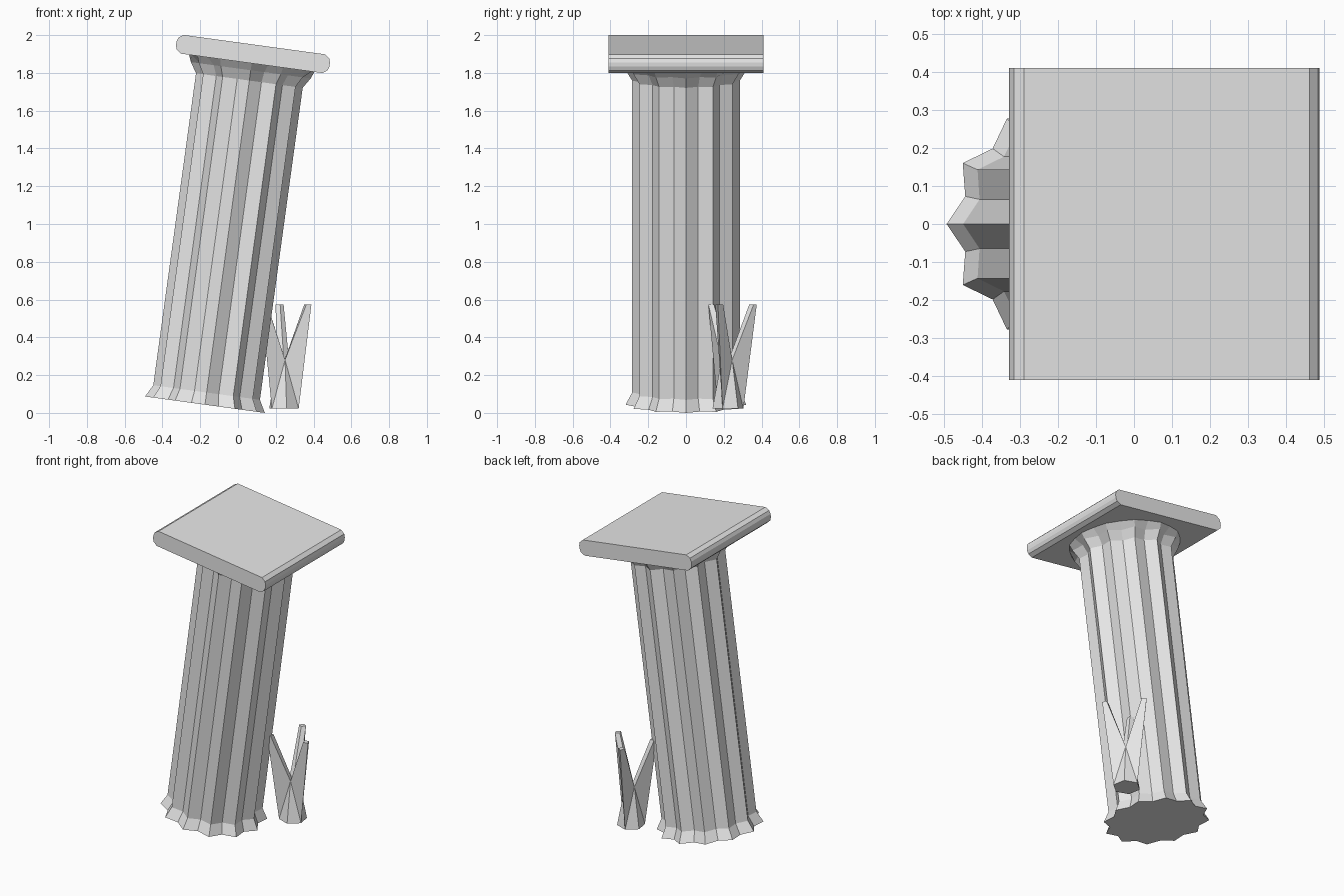
import bpy, bmesh
from math import sin, cos, radians
from mathutils import Matrix, Vector

cube = bpy.data.objects.get("Cube")
if cube:
    bpy.data.objects.remove(cube, do_unlink=True)

STONE = (0.8, 0.8, 0.8, 1)
mat = bpy.data.materials.new("pale_stone")
mat.use_nodes = True
mat.diffuse_color = STONE
mat.node_tree.nodes["Principled BSDF"].inputs["Base Color"].default_value = STONE

# Everything on the column shares one leaning frame
LEAN = Matrix.Translation((-0.175, 0, 0.0434)) @ Matrix.Rotation(radians(7.8), 4, 'Y')


def finish(name, bm, matrix=Matrix()):
    bmesh.ops.recalc_face_normals(bm, faces=bm.faces)
    bm.transform(matrix)
    mesh = bpy.data.meshes.new(name)
    bm.to_mesh(mesh)
    bm.free()
    mesh.materials.append(mat)
    obj = bpy.data.objects.new(name, mesh)
    bpy.context.collection.objects.link(obj)
    return obj


def polar(r, deg, z):
    a = radians(deg)
    return Vector((r * cos(a), r * sin(a), z))


# Fluted shaft: rings of (ridge radius, groove radius, height)
FLUTES = 12
bm = bmesh.new()
rings = []
for ridge, groove, z in [(0.32, 0.28, 0), (0.285, 0.25, 0.065), (0.285, 0.25, 1.732),
                         (0.32, 0.28, 1.787), (0.335, 0.33, 1.824)]:
    rings.append([bm.verts.new(polar(groove if i % 2 else ridge, i * 180 / FLUTES, z))
                  for i in range(2 * FLUTES)])
for low, high in zip(rings, rings[1:]):
    for i in range(2 * FLUTES):
        j = (i + 1) % (2 * FLUTES)
        bm.faces.new((low[i], low[j], high[j], high[i]))
bm.faces.new(rings[0])
bm.faces.new(rings[-1])
finish("fluted_shaft", bm, LEAN)

# Square top slab with chamfered left and right ends
bm = bmesh.new()
quarter = [(0.378, 0.05), (0.403, 0.032), (0.41, 0.01)]
half = quarter + [(x, -z) for x, z in reversed(quarter)]
outline = half + [(-x, -z) for x, z in half]
front = bm.faces.new([bm.verts.new((x, -0.41, z + 1.874)) for x, z in outline])
ext = bmesh.ops.extrude_face_region(bm, geom=[front], use_keep_orig=True)
bmesh.ops.translate(bm, vec=(0, 0.82, 0),
                    verts=[v for v in ext["geom"] if isinstance(v, bmesh.types.BMVert)])
finish("top_slab", bm, LEAN)

# Grass tuft: three blades rising from a hexagonal foot
bm = bmesh.new()
foot = [bm.verts.new(polar(0.083, 60 * i, 0.022)) for i in range(6)]
valley = [bm.verts.new(polar(0.035, 60 + 120 * i, 0.28)) for i in range(3)]
heart = bm.verts.new((0, 0, 0.27))
bm.faces.new(foot)
for b in range(3):
    deg = 120 * b
    turn = Matrix.Rotation(radians(deg), 4, 'Z')
    outer, left, inner, right = [bm.verts.new(turn @ Vector((x, y, 0.575))) for x, y in
                                 [(0.155, 0), (0.135, 0.022), (0.115, 0), (0.135, -0.022)]]
    bm.faces.new((outer, left, inner, right))
    root = foot[2 * b]
    for gap, dip, side in [(foot[2 * b + 1], valley[b], left),
                           (foot[2 * b - 1], valley[b - 1], right)]:
        bm.faces.new((root, gap, dip))
        bm.faces.new((root, dip, side, outer))
        bm.faces.new((dip, heart, inner, side))
finish("grass_tuft", bm, Matrix.Translation((0.243, 0.222, 0)) @ Matrix.Rotation(radians(-20), 4, 'Z'))
